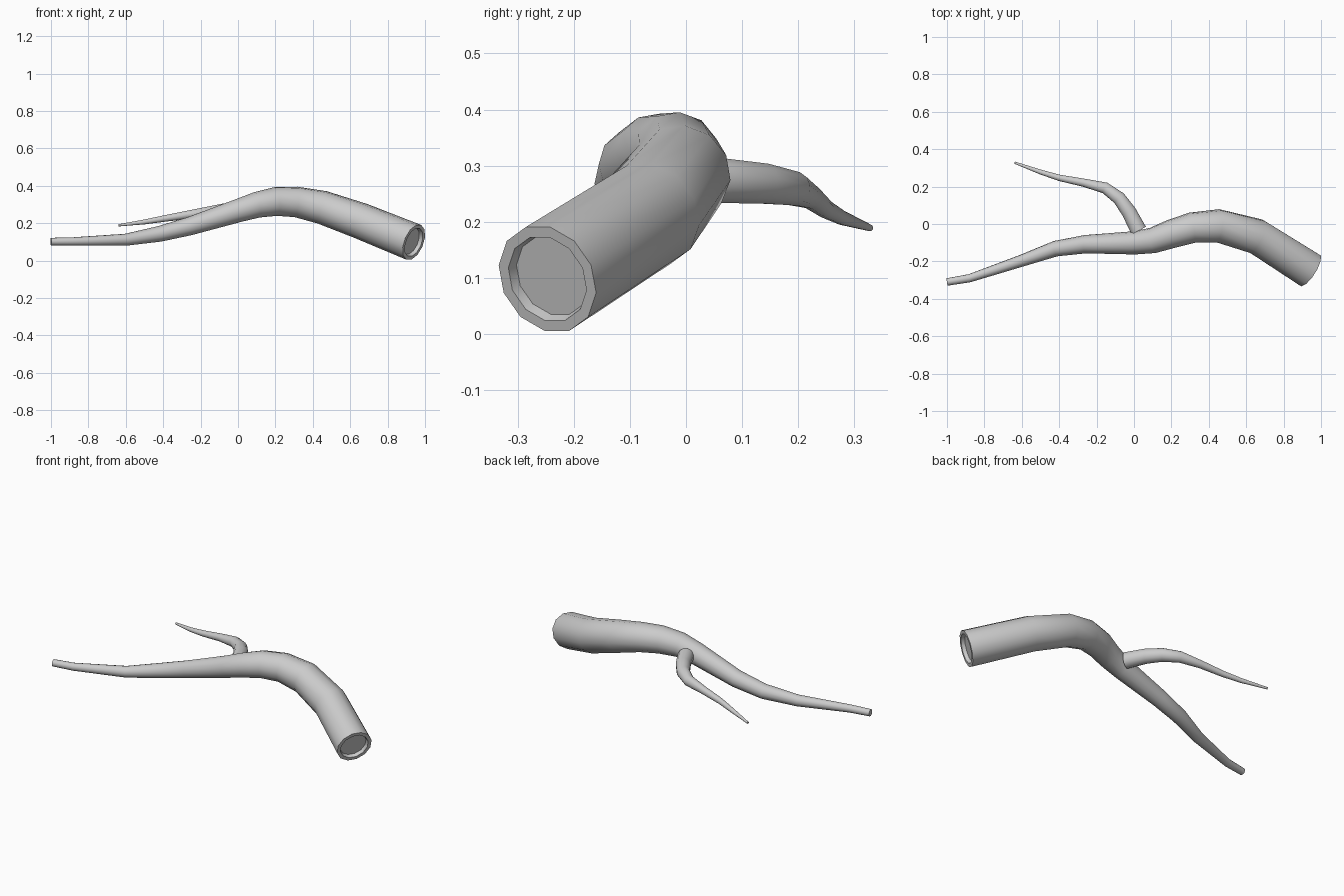
import bpy, bmesh, math
from mathutils import Vector

if "Cube" in bpy.data.objects:
    bpy.data.objects.remove(bpy.data.objects["Cube"])


def limb(name, path, sides, hollow=False):
    """Tapered tube through (x, y, z, radius) stations, capped at both ends."""
    pts = [Vector(p[:3]) for p in path]
    bm = bmesh.new()
    rings = []
    n = len(pts)
    side = None
    for i, p in enumerate(pts):
        # tangent is the average of the neighbouring segment directions
        a = (pts[i] - pts[i - 1]).normalized() if i > 0 else Vector()
        b = (pts[i + 1] - pts[i]).normalized() if i < n - 1 else Vector()
        t = (a + b).normalized()
        if side is None:
            side = t.cross(Vector((0, 0, 1)))
        side = (side - t * side.dot(t)).normalized()
        up = t.cross(side)
        ring = []
        for k in range(sides):
            ang = math.tau * (k + 0.5) / sides
            off = side * math.cos(ang) + up * math.sin(ang)
            ring.append(bm.verts.new(p + off * path[i][3]))
        rings.append(ring)
    for r0, r1 in zip(rings, rings[1:]):
        for k in range(sides):
            j = (k + 1) % sides
            bm.faces.new((r0[k], r0[j], r1[j], r1[k]))
    butt = bm.faces.new(rings[0][::-1])
    bm.faces.new(rings[-1])
    bm.normal_update()
    if hollow:
        # sawn end: flat bark rim around a sunken core
        bmesh.ops.inset_individual(bm, faces=[butt], thickness=0.02, depth=0)
        bmesh.ops.inset_individual(bm, faces=[butt], thickness=0.005, depth=-0.02)
    me = bpy.data.meshes.new(name)
    bm.to_mesh(me)
    bm.free()
    ob = bpy.data.objects.new(name, me)
    bpy.context.collection.objects.link(ob)
    bpy.ops.object.select_all(action='DESELECT')
    ob.select_set(True)
    bpy.context.view_layer.objects.active = ob
    bpy.ops.object.shade_smooth_by_angle(angle=math.radians(40))
    return ob


# Main bough, thick sawn end to thin tip
limb("main_branch", [
    (0.94, -0.247, 0.098, 0.101),
    (0.655, -0.066, 0.213, 0.097),
    (0.45, -0.010, 0.285, 0.090),
    (0.31, -0.020, 0.314, 0.082),
    (0.20, -0.053, 0.316, 0.077),
    (0.10, -0.088, 0.298, 0.069),
    (0.00, -0.101, 0.267, 0.062),
    (-0.26, -0.108, 0.184, 0.049),
    (-0.42, -0.132, 0.143, 0.042),
    (-0.60, -0.196, 0.112, 0.032),
    (-0.88, -0.290, 0.103, 0.022),
    (-1.00, -0.310, 0.102, 0.020),
], 12, hollow=True)

# Side shoot growing from the bend
limb("side_branch", [
    (0.025, -0.035, 0.272, 0.045),
    (-0.027, 0.065, 0.273, 0.041),
    (-0.08, 0.138, 0.268, 0.037),
    (-0.155, 0.193, 0.259, 0.031),
    (-0.27, 0.221, 0.245, 0.022),
    (-0.40, 0.247, 0.224, 0.017),
    (-0.50, 0.278, 0.207, 0.013),
    (-0.638, 0.328, 0.189, 0.006),
], 12)
